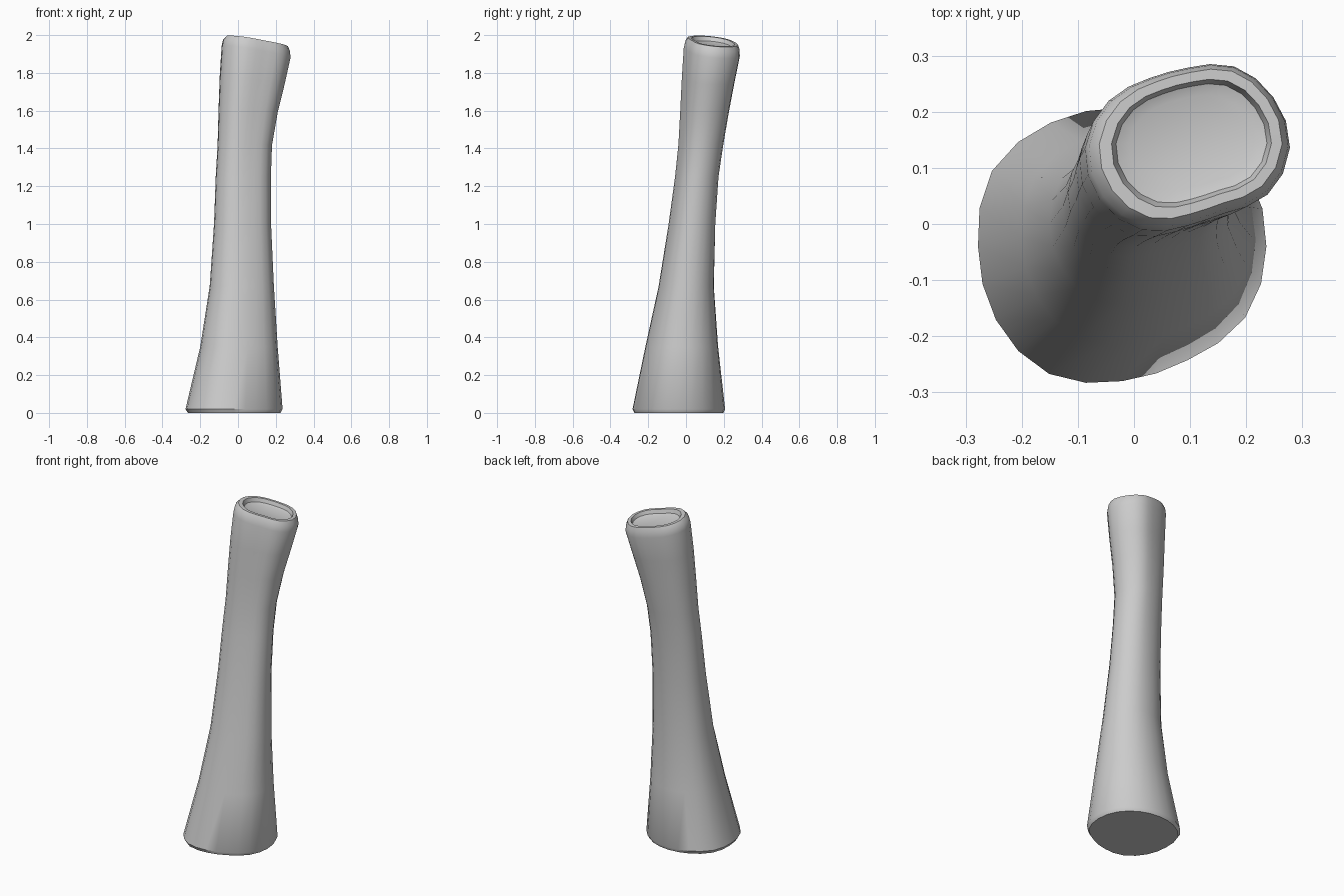
import bpy
import bmesh
import math

SIDES = 24
TILT_X, TILT_Y = -0.16, -0.10

# Outline radii every 30 degrees, counter-clockwise from +x
FOOT = [256, 258, 250, 245, 253, 267, 256, 259, 260, 238, 232, 252]
MOUTH = [91, 88, 82, 70, 70, 82, 92, 91, 83, 68, 66, 82]

# Sections: height, x min, x max, y min, y max, tilt, blend from foot to mouth
SECTIONS = [
    (0.00, -0.265, 0.225, -0.273, 0.197, 0, 0),
    (0.02, -0.278, 0.236, -0.283, 0.207, 0, 0),
    (0.35, -0.20, 0.21, -0.215, 0.17, 0, 0.1),
    (0.67, -0.15, 0.19, -0.145, 0.147, 0, 0.25),
    (1.00, -0.127, 0.175, -0.092, 0.155, 0, 0.4),
    (1.25, -0.118, 0.174, -0.058, 0.172, 0, 0.55),
    (1.42, -0.108, 0.18, -0.04, 0.197, 0.1, 0.7),
    (1.60, -0.103, 0.21, -0.03, 0.227, 0.4, 0.85),
    (1.76, -0.097, 0.247, -0.022, 0.256, 0.7, 1),
    (1.91, -0.087, 0.278, -0.012, 0.285, 1, 1),
    (1.945, -0.08, 0.275, -0.004, 0.283, 1, 1),
    (1.967, -0.062, 0.264, 0.01, 0.276, 1, 1),
    (1.967, -0.04, 0.245, 0.03, 0.258, 1, 1),
    (1.945, -0.032, 0.237, 0.038, 0.250, 1, 1),
    (1.937, -0.01, 0.215, 0.06, 0.230, 1, 1),
]


def smooth_radius(radii, position):
    """Closed cubic interpolation through a list of radii."""
    i = int(position)
    t = position - i
    a, b, c, d = (radii[(i + k) % len(radii)] for k in (-1, 0, 1, 2))
    return b + t / 2 * (c - a + t * (2 * a - 5 * b + 4 * c - d + t * (3 * (b - c) + d - a)))


def outline(radii):
    """Closed outline scaled to fill the unit square."""
    points = []
    for k in range(SIDES):
        angle = 2 * math.pi * k / SIDES
        radius = smooth_radius(radii, k * len(radii) / SIDES)
        points.append((radius * math.cos(angle), radius * math.sin(angle)))
    return fit(points)


def fit(points):
    xs, ys = zip(*points)
    return [((x - min(xs)) / (max(xs) - min(xs)), (y - min(ys)) / (max(ys) - min(ys)))
            for x, y in points]


def section_ring(bm, z, x0, x1, y0, y1, tilt, blend):
    """One tilted cross-section of the column."""
    mixed = fit([(fx + (mx - fx) * blend, fy + (my - fy) * blend)
                 for (fx, fy), (mx, my) in zip(outline(FOOT), outline(MOUTH))])
    ring = []
    for u, v in mixed:
        dz = tilt * (TILT_X * (u - 0.5) * (x1 - x0) + TILT_Y * (v - 0.5) * (y1 - y0))
        ring.append(bm.verts.new((x0 + u * (x1 - x0), y0 + v * (y1 - y0), z + dz)))
    return ring


def make_material(name, value):
    material = bpy.data.materials.new(name)
    material.use_nodes = True
    color = (value, value, value, 1)
    material.diffuse_color = color
    material.node_tree.nodes["Principled BSDF"].inputs["Base Color"].default_value = color
    return material


default = bpy.data.objects.get("Cube")
if default:
    bpy.data.objects.remove(default, do_unlink=True)

# Leaning column: flared foot, narrow waist, tilted mouth with a shallow dish
bm = bmesh.new()
rings = [section_ring(bm, *section) for section in SECTIONS]
for lower, upper in zip(rings, rings[1:]):
    for k in range(SIDES):
        n = (k + 1) % SIDES
        bm.faces.new((lower[k], lower[n], upper[n], upper[k]))
bm.faces.new(list(reversed(rings[0])))
bm.faces.new(rings[-1])
bm.normal_update()

mesh = bpy.data.meshes.new("curved_column")
bm.to_mesh(mesh)
bm.free()
mesh.materials.append(make_material("light grey", 0.6))
column = bpy.data.objects.new("curved_column", mesh)
bpy.context.collection.objects.link(column)

bpy.ops.object.select_all(action="DESELECT")
column.select_set(True)
bpy.context.view_layer.objects.active = column
bpy.ops.object.shade_smooth_by_angle(angle=math.radians(35))
